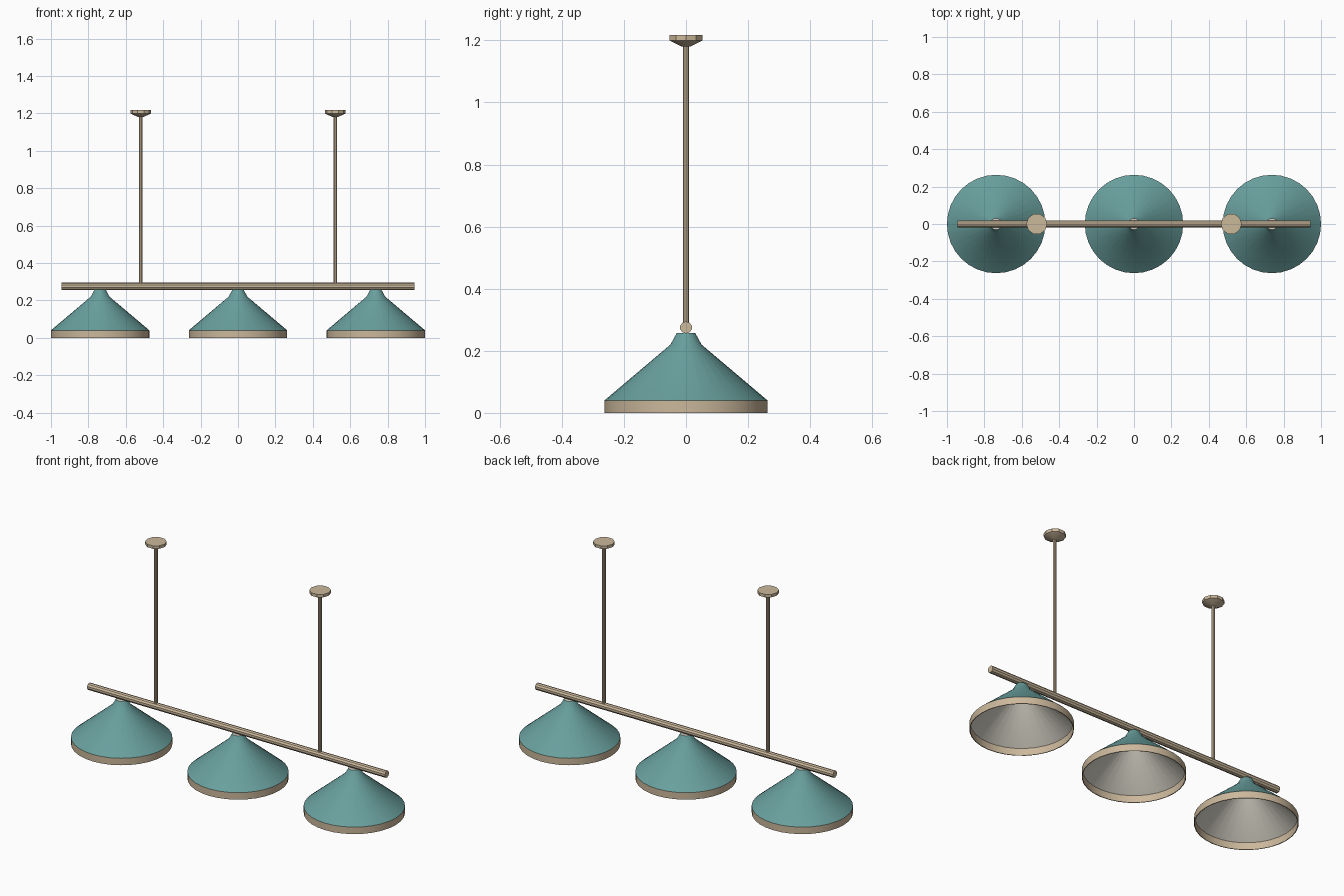
import bpy, bmesh, math
from mathutils import Matrix

cube = bpy.data.objects.get("Cube")
if cube:
    bpy.data.objects.remove(cube, do_unlink=True)


def material(name, rgb):
    m = bpy.data.materials.new(name)
    m.use_nodes = True
    m.diffuse_color = (*rgb, 1)
    m.node_tree.nodes["Principled BSDF"].inputs["Base Color"].default_value = (*rgb, 1)
    return m


teal = material("teal enamel", (0.14, 0.35, 0.34))
brass = material("pale brass", (0.60, 0.48, 0.33))
cream = material("cream lining", (0.68, 0.65, 0.57))


def lathe(name, profile, sides, bands, location, turn=Matrix()):
    """Spin (radius, height) points about z; bands holds one material per profile segment."""
    bm = bmesh.new()
    mats = list(dict.fromkeys(bands))
    rings = []
    for r, z in profile:
        if r == 0:
            rings.append([bm.verts.new((0, 0, z))] * sides)
        else:
            angles = [math.tau * i / sides for i in range(sides)]
            rings.append([bm.verts.new((r * math.cos(a), r * math.sin(a), z)) for a in angles])
    for low, high, mat in zip(rings, rings[1:], bands):
        for i in range(sides):
            j = (i + 1) % sides
            corners = list(dict.fromkeys((low[i], low[j], high[j], high[i])))
            bm.faces.new(corners).material_index = mats.index(mat)
    bmesh.ops.recalc_face_normals(bm, faces=bm.faces)
    bm.transform(turn)
    mesh = bpy.data.meshes.new(name)
    bm.to_mesh(mesh)
    bm.free()
    for m in mats:
        mesh.materials.append(m)
    ob = bpy.data.objects.new(name, mesh)
    ob.location = location
    bpy.context.collection.objects.link(ob)
    bpy.ops.object.select_all(action="DESELECT")
    ob.select_set(True)
    bpy.context.view_layer.objects.active = ob
    bpy.ops.object.shade_smooth_by_angle(angle=math.radians(30))
    return ob


def rod(name, radius, length, location, turn=Matrix()):
    profile = [(0, 0), (radius, 0), (radius, length), (0, length)]
    return lathe(name, profile, 10, [brass] * 3, location, turn)


# Thin-walled conical shades: brass rim, enamel outside, cream lining and neck plug
shade = [(0.259, 0.04), (0.259, 0), (0.263, 0), (0.263, 0.04), (0.05, 0.22),
         (0.03, 0.257), (0, 0.257)]
lining = [(0, 0.25), (0.026, 0.25), (0.046, 0.217), (0.259, 0.04)]
for side, x in (("right", -0.737), ("middle", 0), ("left", 0.737)):
    lathe(side + "_shade", shade, 32,
          [brass, brass, brass, teal, teal, cream], (x, 0, 0))
    lining_ob = lathe(side + "_shade_lining", lining, 32, [cream] * 3, (x, 0, 0))
    lining_ob.data.flip_normals()

# Horizontal bar carrying the shades
rod("crossbar", 0.0195, 1.886, (-0.943, 0, 0.275), Matrix.Rotation(math.pi / 2, 4, "Y"))

# Hanging rods and ceiling mounts
mount = [(0, 1.18), (0.014, 1.18), (0.056, 1.2), (0.056, 1.217), (0, 1.217)]
for side, x in (("right", -0.52), ("left", 0.52)):
    rod(side + "_hanging_rod", 0.01, 0.91, (x, 0, 0.28))
    lathe(side + "_ceiling_mount", mount, 10, [brass] * 4, (x, 0, 0))
